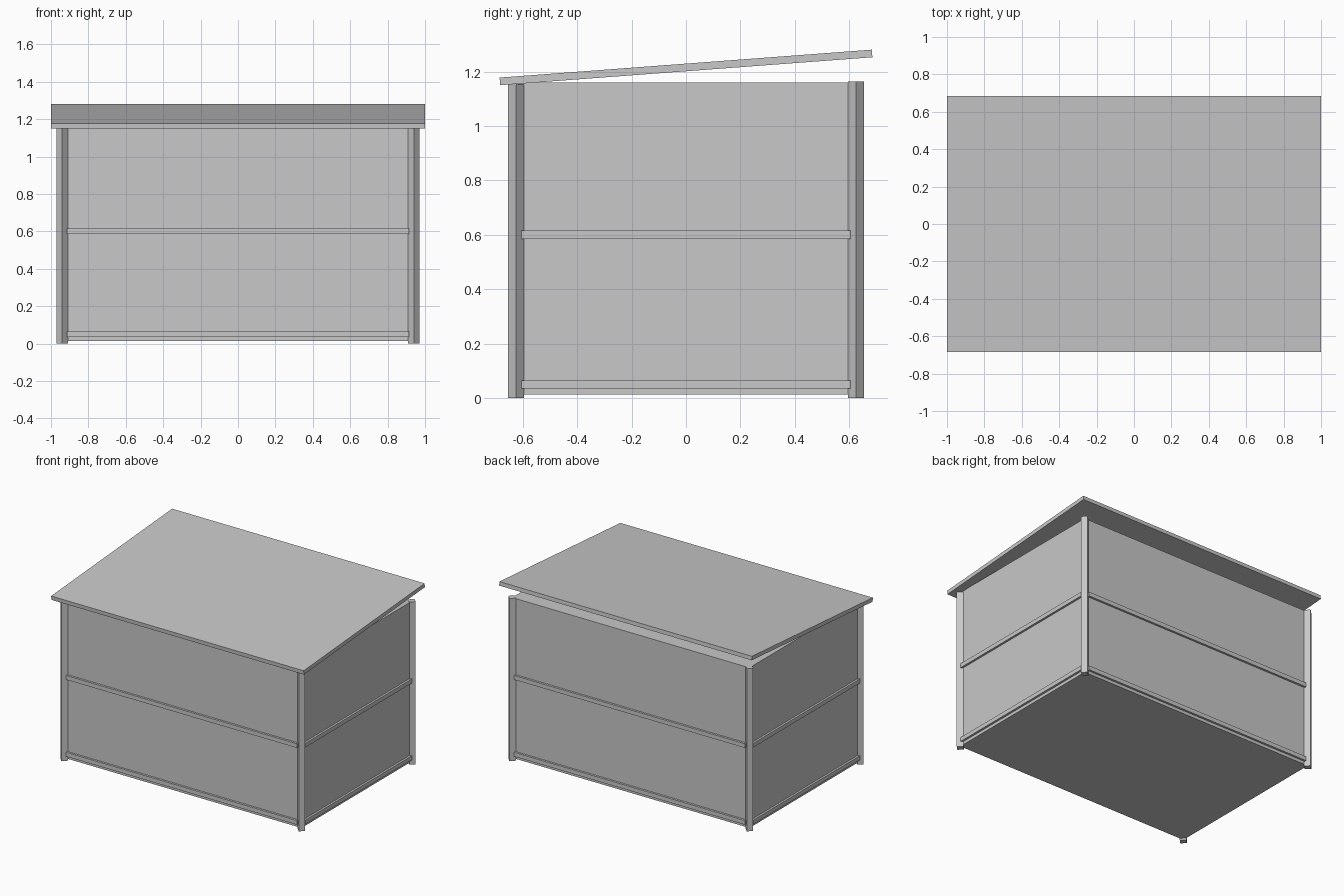
import bpy
import math
from mathutils import Matrix

# Remove the default cube
cube = bpy.data.objects.get("Cube")
if cube:
    bpy.data.objects.remove(cube, do_unlink=True)

# Single grey paint
GREY = (0.58, 0.58, 0.58, 1.0)
grey = bpy.data.materials.new("light grey")
grey.use_nodes = True
grey.diffuse_color = GREY
grey.node_tree.nodes["Principled BSDF"].inputs["Base Color"].default_value = GREY


def box(name, low, high):
    """Axis-aligned box between two opposite corners."""
    centre = [(a + b) / 2 for a, b in zip(low, high)]
    bpy.ops.mesh.primitive_cube_add(size=1, location=centre)
    obj = bpy.context.object
    obj.name = name
    obj.data.transform(Matrix.Diagonal([b - a for a, b in zip(low, high)] + [1]))
    obj.data.materials.append(grey)
    return obj


def post(name, x, y, top):
    """Square post turned so its corners point along the walls."""
    bpy.ops.mesh.primitive_cylinder_add(
        vertices=4, radius=0.03, depth=top, location=(x, y, top / 2))
    obj = bpy.context.object
    obj.name = name
    obj.data.materials.append(grey)


WALL_X, WALL_Y = 0.94, 0.625
RAIL = 0.015

# Solid wall body
box("wall_body", (-WALL_X, -WALL_Y, 0.013), (WALL_X, WALL_Y, 1.16))

# Corner posts, the back pair slightly taller
for side, x in (("right", -WALL_X), ("left", WALL_X)):
    post("front_" + side + "_post", x, -WALL_Y, 1.152)
    post("back_" + side + "_post", x, WALL_Y, 1.164)

# Horizontal rails on all four walls
for level, z in (("lower", 0.05), ("middle", 0.6)):
    for side, s in (("front", -1), ("back", 1)):
        y = s * WALL_Y
        box(side + "_" + level + "_rail",
            (-0.915, y - RAIL, z - RAIL), (0.915, y + RAIL, z + RAIL))
    for side, s in (("right", -1), ("left", 1)):
        x = s * WALL_X
        box(side + "_" + level + "_rail",
            (x - RAIL, -0.605, z - RAIL), (x + RAIL, 0.605, z + RAIL))

# Overhanging roof slab, sloping down to the front
roof = box("roof", (-1.0, -0.686, 1.201), (1.0, 0.686, 1.229))
roof.rotation_euler.x = math.atan(0.075)
